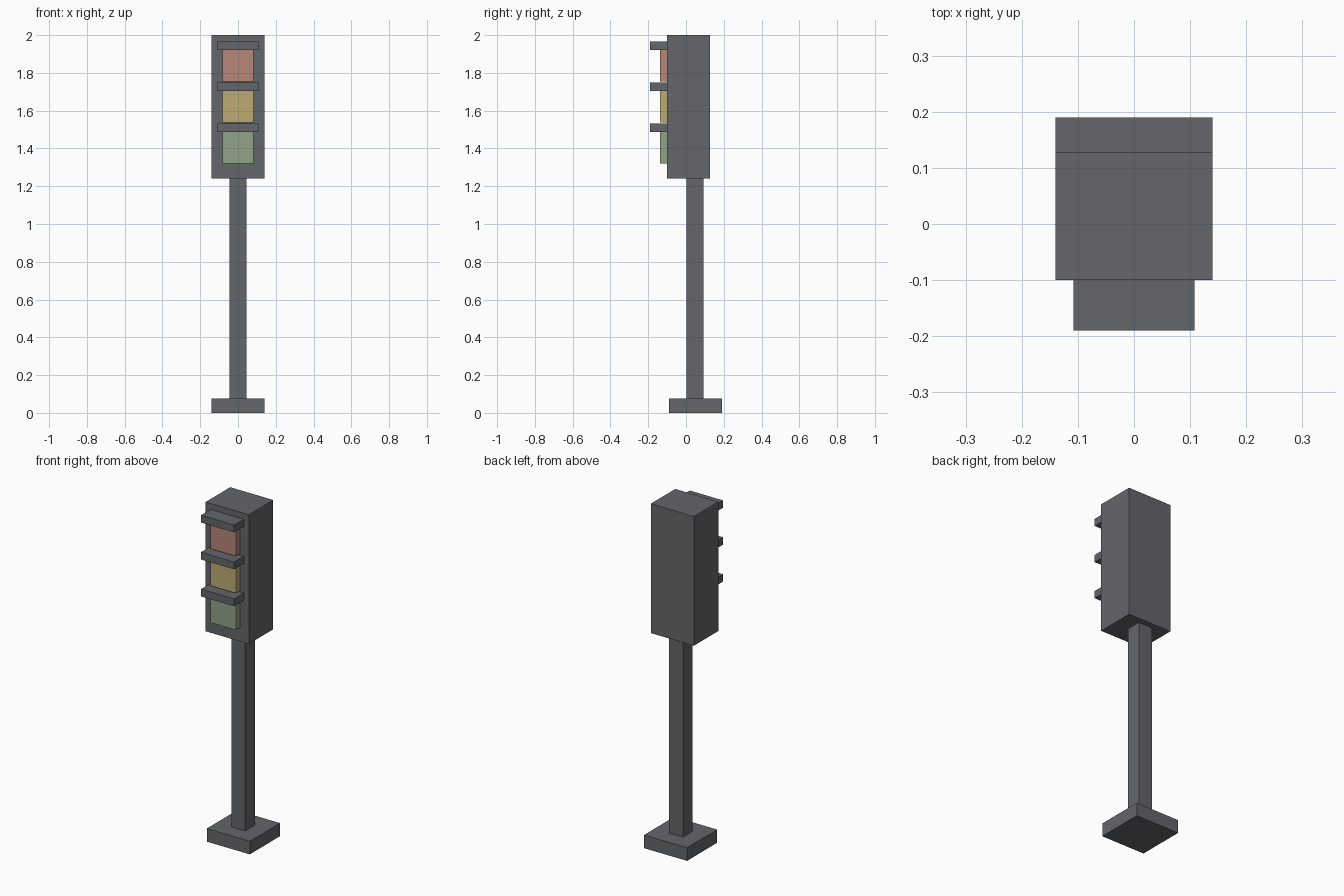
import bpy

# Remove the default cube
cube = bpy.data.objects.get("Cube")
if cube:
    bpy.data.objects.remove(cube, do_unlink=True)


def material(name, rgb):
    """Flat material from 0-255 display values, stored as linear."""
    linear = [((c / 255 + 0.055) / 1.055) ** 2.4 for c in rgb]
    mat = bpy.data.materials.new(name)
    mat.use_nodes = True
    mat.diffuse_color = (*linear, 1)
    mat.node_tree.nodes["Principled BSDF"].inputs["Base Color"].default_value = (*linear, 1)
    return mat


def box(name, x, y, z, mat):
    """Box symmetric in x (half width), with y and z ranges."""
    bpy.ops.mesh.primitive_cube_add(size=1, location=(0, sum(y) / 2, sum(z) / 2))
    obj = bpy.context.object
    obj.name = name
    obj.scale = (2 * x, y[1] - y[0], z[1] - z[0])
    bpy.ops.object.transform_apply(location=False, rotation=False, scale=True)
    obj.data.materials.append(mat)
    return obj


grey = material("dark grey", (100, 102, 106))
lamp_colours = {
    "red": material("soft red", (182, 134, 122)),
    "yellow": material("soft yellow", (189, 171, 117)),
    "green": material("soft green", (146, 162, 135)),
}

# Stand and housing
box("base", 0.14, (-0.09, 0.19), (0, 0.077), grey)
box("pole", 0.045, (0.003, 0.093), (0.077, 1.24), grey)
box("housing", 0.14, (-0.10, 0.127), (1.24, 2.0), grey)

# Three lamps, each under its own visor
for i, (colour, mat) in enumerate(lamp_colours.items()):
    top = 1.922 - 0.217 * i
    box(colour + "_lamp", 0.082, (-0.138, -0.10), (top - 0.167, top), mat)
    box(colour + "_visor", 0.108, (-0.19, -0.10), (top, top + 0.043), grey)
